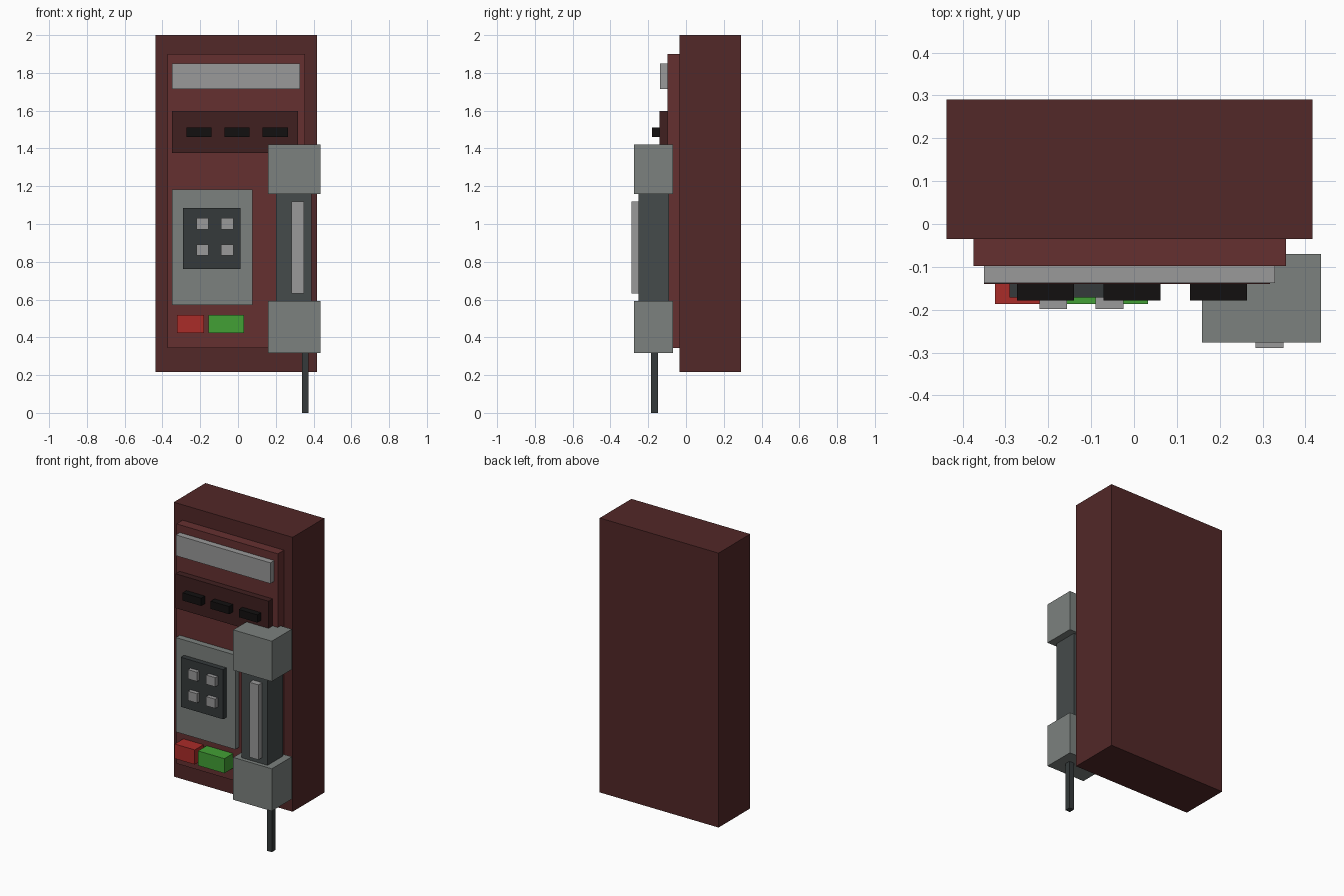
import bpy, bmesh
from mathutils import Vector

if "Cube" in bpy.data.objects:
    bpy.data.objects.remove(bpy.data.objects["Cube"])


def material(name, rgb):
    m = bpy.data.materials.new(name)
    m.diffuse_color = (*rgb, 1)
    m.use_nodes = True
    m.node_tree.nodes["Principled BSDF"].inputs["Base Color"].default_value = m.diffuse_color
    return m


maroon = material("maroon", (0.085, 0.021, 0.021))
panel_red = material("panel_red", (0.13, 0.03, 0.03))
dark_red = material("dark_red", (0.05, 0.014, 0.014))
silver = material("silver", (0.32, 0.32, 0.32))
grey = material("grey", (0.2, 0.22, 0.21))
dark_grey = material("dark_grey", (0.06, 0.07, 0.07))
charcoal = material("charcoal", (0.035, 0.042, 0.043))
black = material("black", (0.006, 0.005, 0.005))
red = material("red", (0.4, 0.025, 0.022))
green = material("green", (0.055, 0.35, 0.035))


def box(name, x, y, z, mat):
    """Box spanning the given (min, max) ranges."""
    bm = bmesh.new()
    bmesh.ops.create_cube(bm, size=1)
    lo, hi = (Vector(p) for p in zip(x, y, z))
    bmesh.ops.scale(bm, vec=hi - lo, verts=bm.verts)
    bmesh.ops.translate(bm, vec=(lo + hi) / 2, verts=bm.verts)
    mesh = bpy.data.meshes.new(name)
    bm.to_mesh(mesh)
    bm.free()
    mesh.materials.append(mat)
    ob = bpy.data.objects.new(name, mesh)
    bpy.context.collection.objects.link(ob)
    return ob


FACE = -0.098  # front of the raised panel

# Housing and front panel
box("housing", (-0.437, 0.417), (-0.035, 0.29), (0.217, 2.0), maroon)
box("front_panel", (-0.374, 0.355), (FACE, -0.035), (0.343, 1.9), panel_red)
box("sign_bar", (-0.35, 0.329), (-0.138, FACE), (1.715, 1.85), silver)

# Coin plate with three slots
box("coin_plate", (-0.35, 0.317), (-0.14, FACE), (1.375, 1.598), dark_red)
for i in range(3):
    x = -0.273 + 0.202 * i
    box(f"coin_slot_{i + 1}", (x, x + 0.133), (-0.179, -0.14), (1.46, 1.51), black)

# Keypad with a 2 x 2 grid of keys
box("keypad_plate", (-0.35, 0.077), (-0.138, FACE), (0.57, 1.183), grey)
box("keypad", (-0.291, 0.013), (-0.172, -0.138), (0.762, 1.084), charcoal)
for i in range(2):
    for j in range(2):
        x, z = -0.221 + 0.131 * i, 0.832 + 0.14 * j
        box(f"key_{i}_{j}", (x, x + 0.065), (-0.198, -0.172), (z, z + 0.06), silver)

# Coloured buttons
box("red_button", (-0.324, -0.18), (-0.187, FACE), (0.422, 0.517), red)
box("green_button", (-0.156, 0.033), (-0.187, FACE), (0.422, 0.517), green)

# Handset: grip, two end cups, front strip and cord
box("handset_grip", (0.2, 0.388), (-0.251, -0.09), (0.593, 1.16), dark_grey)
box("upper_cup", (0.159, 0.436), (-0.276, -0.07), (1.16, 1.422), grey)
box("lower_cup", (0.159, 0.436), (-0.276, -0.07), (0.318, 0.593), grey)
box("grip_strip", (0.284, 0.349), (-0.289, -0.251), (0.633, 1.12), silver)
box("cord", (0.339, 0.373), (-0.186, -0.149), (0.0, 0.33), charcoal)
